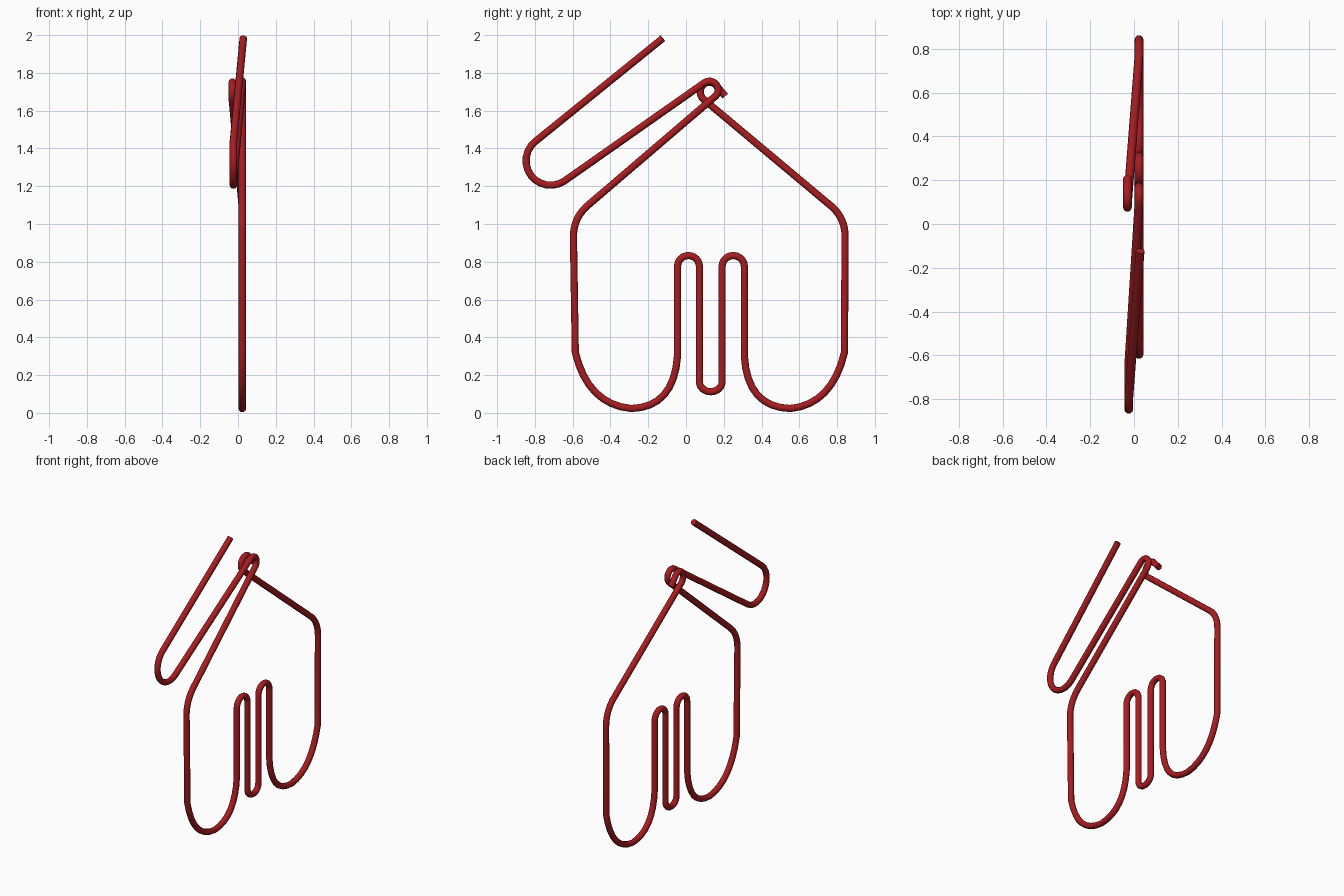
import bpy
from math import sin, cos, radians
from mathutils import Vector

cube = bpy.data.objects.get("Cube")
if cube:
    bpy.data.objects.remove(cube)

WIRE = 0.02
FLAT = 0.023      # depth of the main frame
BACK = -0.03      # depth of the rear eyelet
HOOK = -0.024     # depth of the hook's bend

red = bpy.data.materials.new("dark red")
red.use_nodes = True
red.diffuse_color = (0.39, 0.012, 0.015, 1)
red.node_tree.nodes["Principled BSDF"].inputs["Base Color"].default_value = red.diffuse_color

path = []


def line(x, y, z):
    path.append(Vector((x, y, z)))


def bend(control, end, steps=8):
    """Rounded corner in the frame plane, from the last point to end."""
    a, c, b = path[-1].copy(), Vector((FLAT, *control)), Vector((FLAT, *end))
    for i in range(1, steps + 1):
        t = i / steps
        path.append(a * (1 - t) ** 2 + c * 2 * t * (1 - t) + b * t * t)


def arc(y, z, ry, rz, start, end, x=FLAT, steps=12):
    """Elliptical arc at depth x."""
    for i in range(steps + 1):
        a = radians(start + (end - start) * i / steps)
        line(x, y + ry * cos(a), z + rz * sin(a))


# Short end, rear eyelet and rear roof slope
line(BACK, 0.208, 1.677)
arc(0.124, 1.7, 0.049, 0.051, 55, 230, BACK)
line(FLAT, 0.772, 1.092)

# Rear shoulder, side and bottom lobe
bend((0.842, 1.03), (0.842, 0.935))
line(FLAT, 0.839, 0.32)
bend((0.773, 0.045), (0.552, 0.023))
bend((0.325, 0.03), (0.309, 0.30))

# Zigzag in the middle
arc(0.25, 0.775, 0.059, 0.058, 0, 180)
arc(0.131, 0.165, 0.06, 0.053, 0, -180)
arc(0.013, 0.775, 0.058, 0.058, 0, 180)

# Front bottom lobe, side and shoulder
line(FLAT, -0.045, 0.30)
bend((-0.065, 0.03), (-0.29, 0.023))
bend((-0.52, 0.045), (-0.586, 0.32))
line(FLAT, -0.596, 0.935)
bend((-0.595, 1.03), (-0.525, 1.094))

# Front roof slope, eyelet and hanging hook
arc(0.124, 1.71, 0.046, 0.046, -49, 125)
arc(-0.717, 1.335, 0.13, 0.13, -55, -232, HOOK)
line(0.028, -0.123, 1.983)

curve = bpy.data.curves.new("bent_wire", "CURVE")
curve.dimensions = "3D"
curve.bevel_depth = WIRE
curve.bevel_resolution = 3
curve.use_fill_caps = True
spline = curve.splines.new("POLY")
spline.points.add(len(path) - 1)
for point, co in zip(spline.points, path):
    point.co = (*co, 1)
curve.materials.append(red)

wire = bpy.data.objects.new("bent_wire", curve)
bpy.context.collection.objects.link(wire)
bpy.ops.object.select_all(action="DESELECT")
wire.select_set(True)
bpy.context.view_layer.objects.active = wire
bpy.ops.object.convert(target="MESH")
bpy.ops.object.shade_smooth_by_angle(angle=radians(50))
